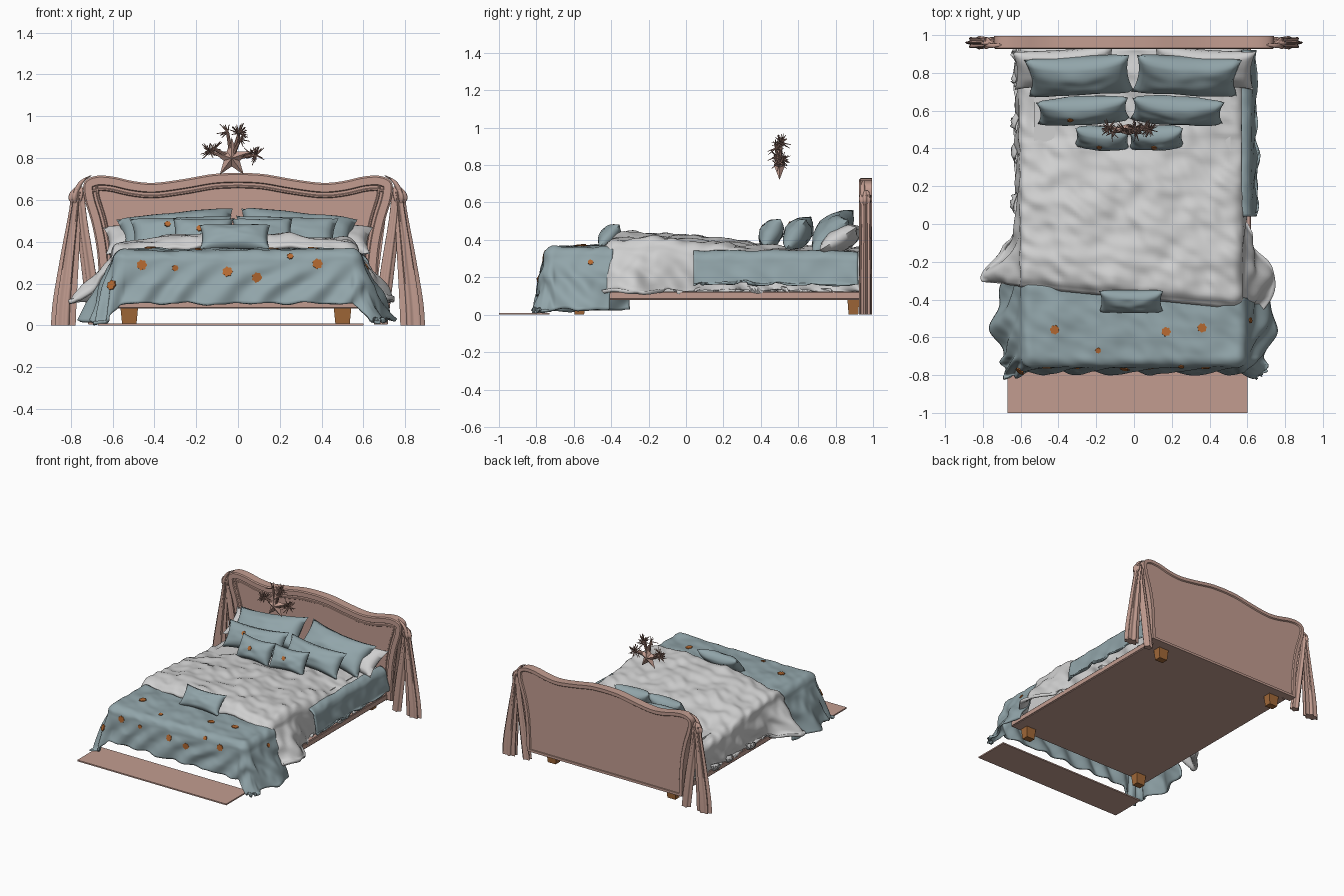
import bpy, bmesh, math, random
from mathutils import Vector, Matrix, noise

random.seed(4)
old = bpy.data.objects.get("Cube")
if old:
    bpy.data.objects.remove(old, do_unlink=True)


def material(name, rgb):
    mat = bpy.data.materials.new(name)
    mat.use_nodes = True
    mat.diffuse_color = (*rgb, 1)
    mat.node_tree.nodes["Principled BSDF"].inputs["Base Color"].default_value = (*rgb, 1)
    return mat


pink = material("dusty pink", (0.54, 0.335, 0.28))
blue = material("grey blue", (0.285, 0.375, 0.40))
white = material("soft white", (0.63, 0.63, 0.63))
wood = material("orange wood", (0.36, 0.14, 0.04))
rust = material("rust orange", (0.46, 0.14, 0.03))
twig = material("twig brown", (0.36, 0.21, 0.17))


def finish(name, bm, mat, angle=40, thickness=0):
    mesh = bpy.data.meshes.new(name)
    if not thickness:
        bmesh.ops.recalc_face_normals(bm, faces=bm.faces)
    bm.to_mesh(mesh)
    bm.free()
    mesh.materials.append(mat)
    mesh.shade_smooth()
    mesh.set_sharp_from_angle(angle=math.radians(angle))
    ob = bpy.data.objects.new(name, mesh)
    bpy.context.scene.collection.objects.link(ob)
    if thickness:
        mod = ob.modifiers.new("thickness", "SOLIDIFY")
        mod.thickness, mod.offset = thickness, -1
    return ob


def box(name, lo, hi, mat, taper=1.0, bevel=0.0):
    lo, hi = Vector(lo), Vector(hi)
    bm = bmesh.new()
    bmesh.ops.create_cube(bm, size=1)
    for v in bm.verts:
        if v.co.z < 0:
            v.co.x *= taper
            v.co.y *= taper
        v.co = (lo + hi) / 2 + v.co * (hi - lo)
    if bevel:
        bmesh.ops.bevel(bm, geom=bm.edges[:], offset=bevel, segments=3, affect="EDGES")
    return finish(name, bm, mat)


def grid(bm, nu, nv, point):
    """Quad grid over the unit square, placed by point(u, v)."""
    rows = [[bm.verts.new(point(i / nu, j / nv)) for i in range(nu + 1)] for j in range(nv + 1)]
    for r, s in zip(rows, rows[1:]):
        for i in range(nu):
            bm.faces.new((r[i], r[i + 1], s[i + 1], s[i]))


def bumps(x, y, scale, seed=0):
    return noise.noise(Vector((x * scale, y * scale, seed)))


def hang(a, b, rect, top, flare, floor, wave, wrinkle):
    """Map a flat cloth point onto a bed block so that it falls over the edges."""
    x0, x1, y0, y1 = rect
    cx, cy = min(max(a, x0), x1), min(max(b, y0), y1)
    out = Vector((a - cx, b - cy, 0))
    d, r = out.length, 0.06
    arc = min(d / r, math.pi / 2)
    rest = max(0, d - r * math.pi / 2)
    direction = out.normalized() if d > 1e-6 else out
    reach = r * math.sin(arc) + rest * flare(cx, cy, direction)
    reach += wave * min(1, rest / 0.12) * math.sin(30 * (a - b) + 3 * bumps(a, b, 3))
    z = top(cx, cy) - r * (1 - math.cos(arc)) - rest * 0.97
    z += wrinkle * (bumps(a, b, 5) + 0.6 * bumps(a + 0.5 * b, b, 13, 3))
    z = max(z, floor + 0.015 * bumps(a, b, 9, 7))
    p = Vector((cx, cy, 0)) + direction * (reach + 0.5 * wrinkle * bumps(a, b, 10, 5) * (d > r))
    p.z = z
    return p


def cloth(name, area, mat, thickness, nu, nv, slant=(0, 0), **style):
    """Slant skews the front and back edge of the flat cloth."""
    a0, a1, b0, b1 = area
    place = lambda a, b: hang(a, b, **style)

    def point(u, v):
        a = a0 + u * (a1 - a0)
        return place(a, b0 + v * (b1 - b0) + a * (slant[0] * (1 - v) + slant[1] * v))

    bm = bmesh.new()
    grid(bm, nu, nv, point)
    finish(name, bm, mat, 60, thickness)
    return place


# Bed base, mattress, feet and floor mat
box("bed_base", (-0.63, -0.62, 0.08), (0.62, 0.94, 0.125), pink, bevel=0.006)
box("mattress", (-0.57, -0.69, 0.125), (0.55, 0.93, 0.33), white, bevel=0.04)
for side, x in (("right", -0.52), ("left", 0.50)):
    for end, y in (("front", -0.57), ("back", 0.895)):
        box(f"{side}_{end}_foot", (x - 0.042, y - 0.032, 0), (x + 0.042, y + 0.032, 0.085), wood, 0.8)
box("floor_mat", (-0.67, -1, 0), (0.6, -0.73, 0.01), pink)

# Headboard: mirrored outline, stepped frame in front and a shallow panel behind
half = [(0, .73), (.12, .724), (.26, .70), (.4, .682), (.5, .69), (.6, .712), (.68, .715),
        (.735, .685), (.735, .61), (.70, .49), (.675, .36), (.665, .22), (.66, .08)]


def smooth_path(points, steps=5):
    pts = [Vector(p) for p in points]
    result = []
    for i in range(len(pts) - 1):
        p0, p1, p2, p3 = pts[max(i - 1, 0)], pts[i], pts[i + 1], pts[min(i + 2, len(pts) - 1)]
        for k in range(steps):
            t = k / steps
            result.append(p1 + (p2 - p0) * (t / 2) + (2 * p0 - 5 * p1 + 4 * p2 - p3) * (t * t / 2)
                          + (3 * p1 - p0 - 3 * p2 + p3) * (t ** 3 / 2))
    return result + [pts[-1]]


right = smooth_path(half)
outline = right + [Vector((-p.x, p.y)) for p in reversed(right[1:])]
bm = bmesh.new()
front = bm.faces.new([bm.verts.new((p.x, 0.932, p.y)) for p in outline])
back = bm.faces.new([bm.verts.new((p.x, 0.995, p.y)) for p in reversed(outline)])
n = len(outline)
fv, bv = list(front.verts), list(reversed(back.verts))
for i in range(n):
    bm.faces.new((fv[i], bv[i], bv[(i + 1) % n], fv[(i + 1) % n]))
bmesh.ops.recalc_face_normals(bm, faces=bm.faces)
for face, steps in ((front, ((.008, .006), (.035, 0), (.004, -.008), (.012, 0), (.004, .004), (.006, 0),
                             (.004, -.006))),
                    (back, ((.025, 0), (.006, -.008)))):
    for width, depth in steps:
        bmesh.ops.inset_individual(bm, faces=[face], thickness=width, depth=depth)
finish("headboard", bm, pink, 22)


# Tied drapes beside the headboard
def loft(name, sections, mat, folds=0, sides=40, sign=1):
    bm = bmesh.new()
    rings = []
    for x, y, z, rx, ry in smooth_path(sections, 4):
        ring = []
        for i in range(sides):
            t = math.tau * i / sides
            k = 1 + 0.2 * math.cos(folds * t) if folds else 1
            ring.append(bm.verts.new((sign * (x + rx * k * math.cos(t)), y + ry * k * math.sin(t), z)))
        rings.append(ring)
    for r, s in zip(rings, rings[1:]):
        for i in range(sides):
            bm.faces.new((r[i], r[(i + 1) % sides], s[(i + 1) % sides], s[i]))
    bm.faces.new(rings[0])
    bm.faces.new(rings[-1])
    return finish(name, bm, mat, 50)


for side, s in (("left", 1), ("right", -1)):
    loft(f"{side}_drape_outer_tail", [(.765, .96, .64, .03, .025), (.775, .96, .56, .026, .024),
         (.80, .96, .35, .038, .027), (.825, .96, .12, .05, .03), (.832, .96, 0, .052, .03)], pink, 7, sign=s)
    loft(f"{side}_drape_inner_tail", [(.755, .965, .63, .02, .02), (.745, .965, .5, .024, .022),
         (.71, .965, .25, .03, .024), (.68, .965, .005, .03, .024)], pink, 5, sign=s)
    loft(f"{side}_drape_knot", [(.775, .957, .585, .02, .018), (.775, .957, .61, .03, .027),
         (.768, .957, .64, .027, .025), (.757, .957, .665, .013, .014)], pink, 5, sign=s)
    loft(f"{side}_drape_hook", [(.785, .95, .60, .012, .012), (.765, .945, .66, .013, .013),
         (.74, .945, .695, .011, .011), (.70, .95, .718, .004, .004)], pink, sides=10, sign=s)


# Bed linen
def duvet_top(x, y):
    rise = 0.075 * min(1, max(0, (0.45 - y) / 0.6)) ** 0.7
    edge = max(0, y + 0.395 + 0.1 * x)
    return 0.355 + rise - 0.03 * max(0, abs(x) - 0.3) / 0.25 - 0.05 * math.exp(-(edge / 0.035) ** 2)


def duvet_flare(x, y, d):
    centre, spread, amount = (-0.31, 0.17, 0.72) if x > 0 else (-0.27, 0.12, 0.74)
    return 0.06 + amount * math.exp(-((y - centre) / spread) ** 2)


cloth("white_duvet", (-0.9, 0.85, -0.395, 0.93), white, 0.02, 110, 90, slant=(-0.1, 0),
      rect=(-0.55, 0.52, -0.6, 0.94), top=duvet_top, floor=0.13, wave=0.012, wrinkle=0.026,
      flare=duvet_flare)
cloth("blue_side_sheet", (0.57, 0.82, 0.04, 0.92), blue, 0.012, 24, 60,
      rect=(0, 0.565, -1, 1), top=lambda x, y: 0.345, floor=0.17, wave=0.006, wrinkle=0.012,
      flare=lambda x, y, d: 0.16)
on_throw = cloth("blue_foot_throw", (-0.92, 0.92, -1.0, -0.355), blue, 0.015, 130, 60, slant=(0, -0.06),
                 rect=(-0.54, 0.54, -0.70, -0.2), top=lambda x, y: 0.365, floor=0.022, wave=0.013,
                 wrinkle=0.014, flare=lambda x, y, d: 0.14 + abs(d.x) * (
                     0.2 + 0.22 * math.exp(-((y + 0.53) / 0.1) ** 2)))


# Flower plates laid on the cloth
def flower(name, centre, normal, radius=0.026):
    bm = bmesh.new()
    count = 32
    rim = [bm.verts.new((radius * k * math.cos(t), radius * k * math.sin(t), 0))
           for t, k in ((math.tau * i / count, 0.9 + 0.1 * math.cos(7 * math.tau * i / count))
                        for i in range(count))]
    base = bm.faces.new(rim)
    top = bmesh.ops.extrude_face_region(bm, geom=[base])["geom"]
    bmesh.ops.translate(bm, verts=[g for g in top if isinstance(g, bmesh.types.BMVert)], vec=(0, 0, 0.007))
    turn = normal.to_track_quat("Z", "Y").to_matrix().to_4x4()
    bmesh.ops.transform(bm, verts=bm.verts, matrix=Matrix.Translation(centre - normal * 0.003) @ turn)
    finish(name, bm, rust)


spots = [(-.67, -.86), (-.46, -.81), (-.3, -.83), (-.05, -.85), (.09, -.88), (.25, -.77), (.38, -.80),
         (-.42, -.56), (-.19, -.67), (.17, -.57), (.36, -.55), (.66, -.51)]
for i, (a, b) in enumerate(spots):
    e = 0.012
    du = on_throw(a + e, b) - on_throw(a - e, b)
    dv = on_throw(a, b + e) - on_throw(a, b - e)
    flower(f"throw_flower_{i + 1}", on_throw(a, b), du.cross(dv).normalized(), 0.016 + 0.01 * (i % 3 != 2))


# Pillows: pinched cushions leaning back
def pillow(name, centre, width, height, depth, lean, mat, yaw=0, roll=0, spot=None):
    bm = bmesh.new()
    place = Matrix.Translation(centre) @ Matrix.Rotation(math.radians(yaw), 4, "Z") \
        @ Matrix.Rotation(math.radians(-lean), 4, "X") @ Matrix.Rotation(math.radians(roll), 4, "Y")

    def point(u, v, s):
        u, v = 2 * u - 1, 2 * v - 1
        puff = math.sqrt(max(0, (1 - u * u) * (1 - v * v))) ** 0.8
        puff *= 1 + 0.15 * bumps(u + centre[0] * 9, v, 2, s)
        return place @ Vector((width / 2 * u * (1 - 0.08 * (1 - v * v)), s * depth / 2 * puff,
                               height / 2 * v * (1 - 0.18 * (1 - u * u))))

    for s in (1, -1):
        grid(bm, 24, 16, lambda u, v: point(u, v, s))
    bmesh.ops.remove_doubles(bm, verts=bm.verts, dist=0.0005)
    finish(name, bm, mat, 70)
    if spot:
        flower(name + "_flower", point(*spot, -1), place.to_3x3() @ Vector((0, -1, 0)), 0.016)


for side, s in (("left", 1), ("right", -1)):
    pillow(f"{side}_white_pillow", (s * .37, .83, .405), .54, .24, .13, 58, white, -4 * s)
    pillow(f"{side}_back_pillow", (s * .285 - .005, .785, .44), .56, .27, .17, 46, blue, 3 * s, 8 * s)
    pillow(f"{side}_middle_pillow", (s * .25 - .02, .60, .435), .49, .20, .14, 34, blue, -2 * s, 2 * s,
           (0.35, 0.6) if s < 0 else None)
    pillow(f"{side}_small_pillow", (s * .143 - .025, .455, .435), .29, .18, .12, 30, blue, 3 * s, 0, (0.45, 0.5))
pillow("foot_cushion", (-.015, -.41, .42), .34, .165, .10, 42, blue)

# Star ornament with needle sprigs, floating above the pillows
star = Vector((-0.03, 0.5, 0.80))
bm = bmesh.new()
ring = []
for i in range(10):
    t, r = math.pi * (0.5 + i / 5), (0.04 if i % 2 else 0.098)
    ring.append(bm.verts.new(star + Vector((r * math.cos(t), 0, r * math.sin(t)))))
for s in (-1, 1):
    tip = bm.verts.new(star + Vector((0, s * 0.03, 0)))
    for i in range(10):
        bm.faces.new((ring[i], ring[(i + 1) % 10], tip))
finish("star_ornament", bm, pink, 20)


def spike(bm, start, end, r0, r1, sides=5):
    d = end - start
    m = Matrix.Translation((start + end) / 2) @ d.to_track_quat("Z", "Y").to_matrix().to_4x4()
    bmesh.ops.create_cone(bm, cap_ends=True, segments=sides, radius1=r0, radius2=r1,
                          depth=d.length, matrix=m)


bm = bmesh.new()
for dx, dy, dz, count in ((-.105, .01, .03, 30), (-.085, -.015, .045, 12), (.035, .01, .12, 30),
                          (.04, -.02, .09, 12), (.115, 0, .015, 30), (.085, .015, .025, 12), (-.02, 0, .125, 8)):
    heart = star + Vector((dx, dy, dz))
    spike(bm, star, heart, 0.011, 0.007, 8)
    for _ in range(count):
        way = Vector((random.uniform(-1, 1), random.uniform(-1, 1), random.uniform(-.7, 1))).normalized()
        spike(bm, heart, heart + way * random.uniform(0.035, 0.056), 0.0045, 0.0015)
finish("needle_sprigs", bm, twig)
